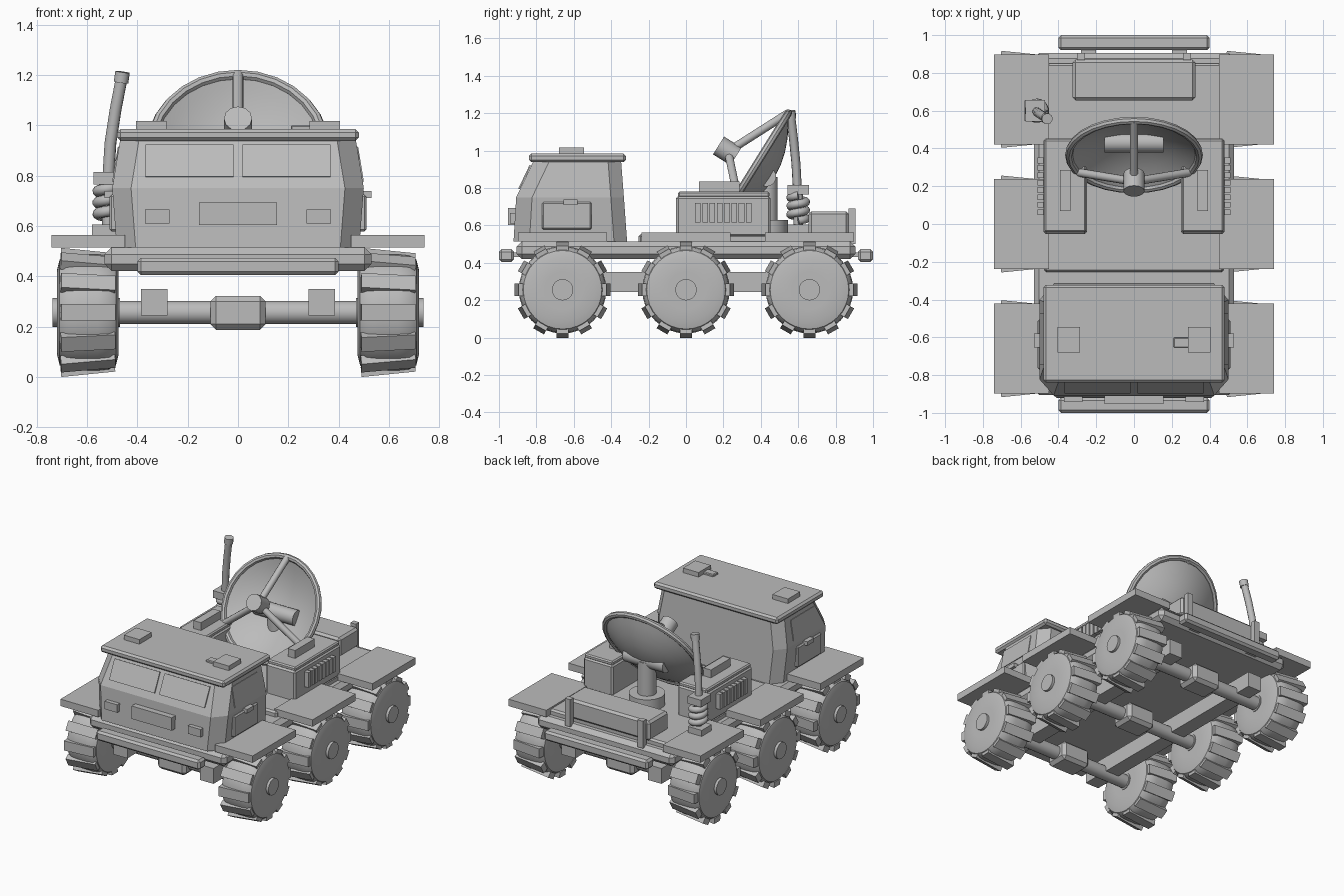
import bpy, bmesh, math
from mathutils import Vector, Matrix

if "Cube" in bpy.data.objects:
    bpy.data.objects.remove(bpy.data.objects["Cube"])

grey = bpy.data.materials.new("plain_grey")
grey.diffuse_color = (0.5, 0.5, 0.5, 1)
grey.use_nodes = True
grey.node_tree.nodes["Principled BSDF"].inputs["Base Color"].default_value = grey.diffuse_color


def finish(name, bm, smooth=False, bevel=0.0, segs=1):
    bmesh.ops.recalc_face_normals(bm, faces=bm.faces[:])
    me = bpy.data.meshes.new(name)
    bm.to_mesh(me)
    bm.free()
    me.materials.append(grey)
    ob = bpy.data.objects.new(name, me)
    bpy.context.scene.collection.objects.link(ob)
    if bevel:
        m = ob.modifiers.new("bevel", "BEVEL")
        m.width, m.segments = bevel, segs
    if smooth:
        bpy.ops.object.select_all(action="DESELECT")
        bpy.context.view_layer.objects.active = ob
        ob.select_set(True)
        bpy.ops.object.shade_smooth_by_angle(angle=math.radians(35))
    return ob


def add_box(bm, x, y, z, mat=Matrix()):
    size = [b - a for a, b in (x, y, z)]
    mid = [(a + b) / 2 for a, b in (x, y, z)]
    bmesh.ops.create_cube(bm, size=1, matrix=mat @ Matrix.Translation(mid) @ Matrix.Diagonal((*size, 1)))


def box(name, x, y, z, bevel=0.0, mirror=False):
    bm = bmesh.new()
    add_box(bm, x, y, z)
    finish(name, bm, bevel=bevel)
    if mirror:
        box(name + "_left", (-x[1], -x[0]), y, z, bevel)


def rod(name, a, b, r, segs=20):
    a, b = Vector(a), Vector(b)
    bm = bmesh.new()
    rot = (b - a).to_track_quat("Z", "Y").to_matrix().to_4x4()
    bmesh.ops.create_cone(bm, cap_ends=True, segments=segs, radius1=r, radius2=r,
                          depth=(b - a).length, matrix=Matrix.Translation((a + b) / 2) @ rot)
    return finish(name, bm, smooth=True)


def lathe(name, profile, mat, segs=32, closed=False):
    """Spin (radius, height) points about local z."""
    bm = bmesh.new()
    rings = [[bm.verts.new(mat @ Vector((r * math.cos(t), r * math.sin(t), h)))
              for t in (2 * math.pi * i / segs for i in range(segs))] for r, h in profile]
    pairs = list(zip(rings, rings[1:])) + ([(rings[-1], rings[0])] if closed else [])
    for p, q in pairs:
        for i in range(segs):
            j = (i + 1) % segs
            bm.faces.new((p[i], p[j], q[j], q[i]))
    if not closed:
        bm.faces.new(rings[0])
        bm.faces.new(rings[-1])
    return finish(name, bm, smooth=True)


def tube(name, pts, r):
    cu = bpy.data.curves.new(name, "CURVE")
    cu.dimensions = "3D"
    cu.bevel_depth, cu.bevel_resolution, cu.use_fill_caps = r, 3, True
    sp = cu.splines.new("POLY")
    sp.points.add(len(pts) - 1)
    for p, c in zip(sp.points, pts):
        p.co = (*c, 1)
    cu.materials.append(grey)
    ob = bpy.data.objects.new(name, cu)
    bpy.context.scene.collection.objects.link(ob)


# Wheels, treads, axles
TIRE = [(0.10, -0.122), (0.17, -0.122), (0.21, -0.112), (0.229, -0.085),
        (0.234, -0.04), (0.234, 0.04), (0.229, 0.085), (0.21, 0.112), (0.17, 0.122), (0.10, 0.122)]
AZ = 0.256
for n, y in enumerate((-0.66, 0, 0.66)):
    for s in (-1, 1):
        place = Matrix.Translation((s * 0.597, y, AZ))
        lathe(f"tire_{n}_{s}", TIRE, place @ Matrix.Rotation(math.pi / 2, 4, "Y"))
        rod(f"hub_{n}_{s}", (s * 0.47, y, AZ), (s * 0.737, y, AZ), 0.057)
        bm = bmesh.new()
        for k in range(12):
            m = (place @ Matrix.Rotation(k * math.pi / 6, 4, "X")
                 @ Matrix.Translation((0, 0, 0.226)) @ Matrix.Rotation(0.1, 4, "Y"))
            add_box(bm, (-0.108, 0.108), (-0.033, 0.033), (-0.02, 0.02), m)
        finish(f"tread_{n}_{s}", bm)
        # fender above each wheel
        x = (0.45, 0.742) if s > 0 else (-0.742, -0.45)
        box(f"fender_{n}_{s}", x, (y - 0.238, y + 0.238), (0.515, 0.563))
    rod(f"axle_{n}", (-0.5, y, AZ), (0.5, y, AZ), 0.046)
    box(f"differential_{n}", (-0.11, 0.11), (y - 0.085, y + 0.085), (0.187, 0.322), 0.022)

# Chassis
box("frame_rail", (0.28, 0.385), (-0.82, 0.82), (0.243, 0.35), mirror=True)
box("chassis_slab", (-0.53, 0.53), (-0.905, 0.905), (0.42, 0.515), 0.028)
box("bed_plate", (-0.475, 0.475), (-0.255, 0.85), (0.50, 0.552), 0.012)
box("front_bumper", (-0.4, 0.4), (-1.0, -0.92), (0.405, 0.473), 0.014)
box("rear_bumper", (-0.4, 0.4), (0.92, 1.0), (0.405, 0.473), 0.014)
box("bumper_mount", (0.2, 0.28), (-0.95, 0.95), (0.43, 0.455), mirror=True)

# Cab: chamfered footprint lofted through three heights
bm = bmesh.new()
rings = []
for z, w, f, b in ((0.515, 0.482, -0.922, -0.315), (0.75, 0.5, -0.908, -0.332), (0.945, 0.468, -0.815, -0.347)):
    half = [(w - 0.075, f), (w, f + 0.085), (w, b - 0.07), (w - 0.06, b)]
    loop = half + [(-x, y) for x, y in reversed(half)]
    rings.append([bm.verts.new((x, y, z)) for x, y in loop])
for p, q in zip(rings, rings[1:]):
    for i in range(8):
        j = (i + 1) % 8
        bm.faces.new((p[i], p[j], q[j], q[i]))
bm.faces.new(rings[0])
bm.faces.new(rings[-1])
finish("cab", bm)
box("cab_roof", (-0.48, 0.48), (-0.84, -0.322), (0.938, 0.985), 0.013)
box("roof_hatch", (0.285, 0.405), (-0.68, -0.545), (0.98, 1.017), mirror=True)
box("roof_block", (0.21, 0.29), (-0.655, -0.6), (0.98, 1.0), 0.005)

# Windows lie on the sloped upper cab faces
tilt_front = math.atan2(0.093, 0.195)
tilt_side = math.atan2(0.032, 0.195)
for s in (-1, 1):
    bm = bmesh.new()
    m = Matrix.Translation((s * 0.193, -0.861, 0.8575)) @ Matrix.Rotation(-tilt_front, 4, "X")
    add_box(bm, (-0.175, 0.175), (-0.006, 0.002), (-0.07, 0.07), m)
    finish(f"windshield_{s}", bm)
    bm = bmesh.new()
    m = Matrix.Translation((s * 0.484, -0.61, 0.845)) @ Matrix.Rotation(-s * tilt_side, 4, "Y")
    add_box(bm, (-0.005, 0.005), (-0.137, 0.137), (-0.07, 0.07), m)
    finish(f"side_window_{s}", bm)
box("front_panel", (-0.155, 0.155), (-0.952, -0.9), (0.603, 0.693))
box("headlight", (0.273, 0.37), (-0.942, -0.9), (0.61, 0.665), mirror=True)
box("door_panel", (0.47, 0.51), (-0.77, -0.505), (0.578, 0.725), 0.008, mirror=True)
box("door_handle", (0.48, 0.53), (-0.655, -0.58), (0.71, 0.738), mirror=True)

# Side lockers with lids and vent slats
box("locker", (0.25, 0.478), (-0.053, 0.453), (0.54, 0.757), 0.012, mirror=True)
box("locker_lid", (0.255, 0.473), (-0.043, 0.447), (0.75, 0.78), 0.008, mirror=True)
box("lid_block", (0.335, 0.392), (0.07, 0.285), (0.77, 0.835), mirror=True)
for k in range(8):
    y = 0.048 + k * 0.039
    box(f"vent_slat_{k}", (0.46, 0.51), (y, y + 0.03), (0.615, 0.72), mirror=True)

# Rear chest and posts
box("rear_chest", (-0.325, 0.325), (0.655, 0.87), (0.54, 0.675), 0.015)
box("rear_post", (0.26, 0.302), (0.868, 0.905), (0.5, 0.69), mirror=True)

# Dish: local z points forward and up
normal = Vector((0, -0.85, 0.53)).normalized()
up = Vector((0, 0.53, 0.85)).normalized()
centre = Vector((0, 0.365, 0.908))
R = 0.345
dish_mat = Matrix.Translation(centre) @ Matrix(((1, 0, 0), tuple((up.y, normal.y)) and (0, up.y, normal.y),
                                                (0, up.z, normal.z))).to_4x4()
outer = [(R * t, -0.12 * (1 - t * t)) for t in (0.02, 0.25, 0.45, 0.65, 0.85, 1)]
inner = [(r, h + 0.012) for r, h in reversed(outer)]
lathe("dish", outer + inner, dish_mat, 28)
rim = [(R + 0.02 * math.cos(a), 0.02 * math.sin(a)) for a in (k * math.pi / 4 for k in range(8))]
lathe("dish_rim", rim, dish_mat, 28, closed=True)
rod("feed_horn", centre + normal * 0.115, centre + normal * 0.225, 0.056, 12)
for k in range(3):
    a = k * 2 * math.pi / 3
    tip = centre + R * (math.cos(a) * up + math.sin(a) * Vector((1, 0, 0)))
    rod(f"feed_strut_{k}", tip, centre + normal * 0.165, 0.022, 12)
rod("dish_pivot", (-0.155, 0.43, 0.86), (0.155, 0.43, 0.86), 0.052)
rod("dish_post", (0, 0.43, 0.56), (0, 0.43, 0.86), 0.06)
rod("dish_base", (0, 0.43, 0.54), (0, 0.43, 0.63), 0.115, 24)

# Antenna mast on a coil spring
X, Y = -0.515, 0.6
box("mast_base", (X - 0.065, X + 0.04), (Y - 0.055, Y + 0.055), (0.55, 0.605))
rod("spring_core", (X, Y, 0.58), (X, Y, 0.79), 0.025, 12)
tube("spring", [(X + 0.042 * math.cos(t), Y + 0.042 * math.sin(t), 0.625 + 0.135 * k / 56)
                for k in range(57) for t in (k * 2 * math.pi * 3 / 56,)], 0.022)
box("mast_collar", (X - 0.06, X + 0.045), (Y - 0.057, Y + 0.057), (0.765, 0.815))
tube("mast", [(X, Y - 0.005, 0.8), (X + 0.008, Y - 0.012, 0.93), (X + 0.028, Y - 0.025, 1.06),
              (X + 0.055, Y - 0.042, 1.2)], 0.024)
rod("mast_tip", (X + 0.05, Y - 0.04, 1.17), (X + 0.056, Y - 0.043, 1.212), 0.029, 12)
